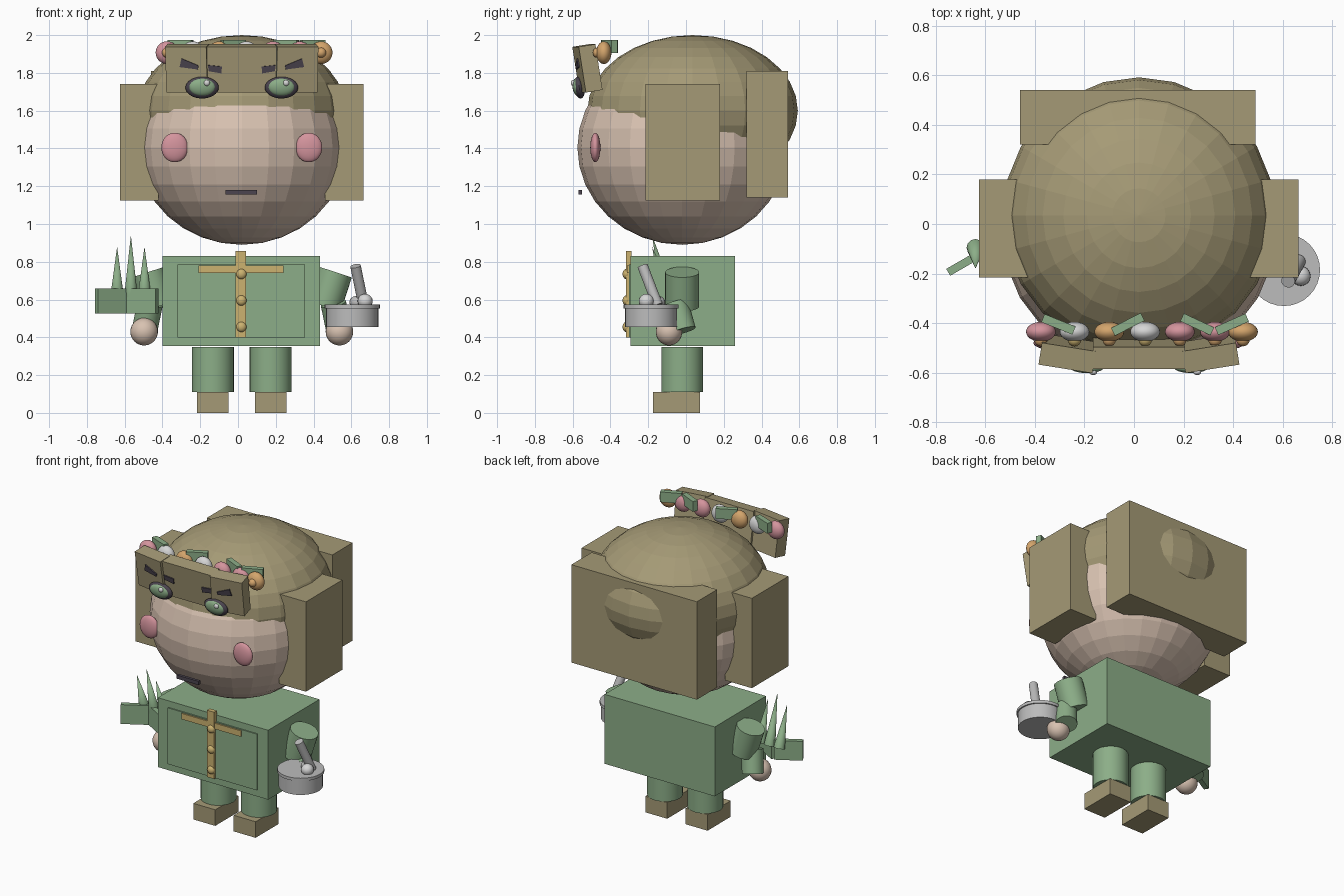
import bpy, bmesh, math
from mathutils import Matrix, Vector

if "Cube" in bpy.data.objects:
    bpy.data.objects.remove(bpy.data.objects["Cube"])

CX = 0.02  # symmetry plane of the figure


def lin(c):
    c /= 255
    return c / 12.92 if c <= 0.04045 else ((c + 0.055) / 1.055) ** 2.4


def material(name, r, g, b):
    m = bpy.data.materials.new(name)
    m.diffuse_color = (lin(r), lin(g), lin(b), 1)
    m.use_nodes = True
    m.node_tree.nodes["Principled BSDF"].inputs["Base Color"].default_value = m.diffuse_color
    return m


KHAKI = material("khaki", 165, 154, 118)
SKIN = material("skin", 216, 194, 177)
GREEN = material("green", 140, 174, 136)
PINK = material("pink", 212, 148, 157)
ORANGE = material("orange", 212, 165, 108)
YELLOW = material("gold", 204, 178, 112)
WHITE = material("white", 214, 214, 214)
GREY = material("grey", 188, 188, 188)
DARK = material("dark", 76, 69, 80)


def rot(x=0, y=0, z=0):
    r = math.radians
    return Matrix.Rotation(r(z), 4, 'Z') @ Matrix.Rotation(r(y), 4, 'Y') @ Matrix.Rotation(r(x), 4, 'X')


def finish(bm, name, mat, matrix, smooth=False):
    bm.transform(matrix)
    bmesh.ops.recalc_face_normals(bm, faces=bm.faces)
    me = bpy.data.meshes.new(name)
    bm.to_mesh(me)
    bm.free()
    me.materials.append(mat)
    ob = bpy.data.objects.new(name, me)
    bpy.context.collection.objects.link(ob)
    if smooth:
        bpy.ops.object.select_all(action='DESELECT')
        ob.select_set(True)
        bpy.context.view_layer.objects.active = ob
        bpy.ops.object.shade_smooth_by_angle(angle=math.radians(40))
    return ob


def box(name, mat, lo, hi):
    lo, hi = Vector(lo), Vector(hi)
    turned_box(name, mat, hi - lo, Matrix.Translation((lo + hi) / 2))


def turned_box(name, mat, size, matrix):
    bm = bmesh.new()
    bmesh.ops.create_cube(bm, size=1)
    finish(bm, name, mat, matrix @ Matrix.Diagonal((*size, 1)))


def ball(name, mat, pos, radii, segs=24, rings=16, turn=None, smooth=True):
    bm = bmesh.new()
    bmesh.ops.create_uvsphere(bm, u_segments=segs, v_segments=rings, radius=1)
    m = Matrix.Translation(pos) @ (turn or Matrix()) @ Matrix.Diagonal((*radii, 1))
    finish(bm, name, mat, m, smooth)


def rod(name, mat, a, b, r1, r2=None, segs=32):
    a, b = Vector(a), Vector(b)
    bm = bmesh.new()
    bmesh.ops.create_cone(bm, cap_ends=True, segments=segs, radius1=r1,
                          radius2=r1 if r2 is None else r2, depth=(b - a).length)
    m = Matrix.Translation((a + b) / 2) @ (b - a).to_track_quat('Z', 'Y').to_matrix().to_4x4()
    finish(bm, name, mat, m, True)


def plate(name, mat, pts, matrix, depth=0.008):
    bm = bmesh.new()
    f = bm.faces.new([bm.verts.new((x, 0, z)) for x, z in pts])
    ext = bmesh.ops.extrude_face_region(bm, geom=[f])
    verts = [v for v in ext['geom'] if isinstance(v, bmesh.types.BMVert)]
    bmesh.ops.translate(bm, verts=verts, vec=(0, -depth, 0))
    finish(bm, name, mat, matrix)


# Head and hair
ball("head", SKIN, (CX, -0.02, 1.405), (0.555, 0.555, 0.515), smooth=False)
ball("hair_cap", KHAKI, (CX, 0.035, 1.6), (0.55, 0.557, 0.4), smooth=False)
box("hair_back", KHAKI, (-0.46, 0.32, 1.14), (0.49, 0.54, 1.81))
box("mouth", DARK, (-0.065, -0.57, 1.155), (0.10, -0.55, 1.18))

# Middle fringe panel
TILT = 9
mid = Matrix.Translation((CX, -0.522, 1.824)) @ rot(x=TILT)
turned_box("fringe_middle", KHAKI, (0.37, 0.09, 0.245), mid)

for s, side in ((-1, "left"), (1, "right")):
    # Side hair, cheek
    xs = sorted((CX + s * 0.645, CX + s * 0.44))
    box(f"hair_side_{side}", KHAKI, (xs[0], -0.215, 1.125), (xs[1], 0.18, 1.74))
    ball(f"cheek_{side}", PINK, (CX + s * 0.355, -0.48, 1.405), (0.071, 0.027, 0.078))
    # Outer fringe panel with brow plates
    panel = Matrix.Translation((CX + s * 0.287, -0.522, 1.824)) @ rot(x=TILT, z=s * 9)
    turned_box(f"fringe_{side}", KHAKI, (0.22, 0.09, 0.245), panel)
    outer = [(s * x, z) for x, z in ((0.055, -0.005), (0.043, 0.04), (-0.047, 0.002), (-0.042, -0.018))]
    plate(f"outer_brow_{side}", DARK, outer,
          panel @ Matrix.Translation((-s * 0.02, -0.044, 0.02)))
    inner = [(s * x, z) for x, z in ((0.037, 0.02), (-0.037, 0.012), (-0.034, -0.024), (0.034, -0.012))]
    plate(f"inner_brow_{side}", DARK, inner,
          mid @ Matrix.Translation((s * 0.142, -0.044, 0.005)))
    # Eye
    ex = CX + s * 0.21
    ball(f"eye_rim_{side}", DARK, (ex, -0.565, 1.722), (0.088, 0.028, 0.058), turn=rot(x=TILT))
    ball(f"iris_{side}", GREEN, (ex, -0.577, 1.724), (0.07, 0.024, 0.047), turn=rot(x=TILT))
    ball(f"eye_glint_{side}", WHITE, (ex + 0.025, -0.598, 1.747), (0.016, 0.012, 0.016), 16, 10)
    # Leg and shoe
    lx = CX + s * 0.153
    rod(f"leg_{side}", GREEN, (lx, -0.02, 0.11), (lx, -0.02, 0.35), 0.111)
    box(f"shoe_{side}", KHAKI, (lx - 0.083, -0.175, 0), (lx + 0.083, 0.075, 0.11))
    # Arm and hand
    rod(f"upper_arm_{side}", GREEN, (CX + s * 0.438, -0.02, 0.565),
        (CX + s * 0.497, -0.02, 0.745), 0.09)
    rod(f"forearm_{side}", GREEN, (CX + s * 0.515, -0.015, 0.435),
        (CX + s * 0.485, -0.055, 0.58), 0.068)
    ball(f"hand_{side}", SKIN, (CX + s * 0.517, -0.09, 0.43), (0.073, 0.07, 0.073))

# Flower crown
flowers = ((-0.376, PINK), (-0.24, WHITE), (-0.1, ORANGE), (0.045, WHITE),
           (0.185, PINK), (0.327, PINK), (0.44, ORANGE))
for i, (x, mat) in enumerate(flowers):
    ball(f"flower_{i}", mat, (x, -0.435, 1.907), (0.06, 0.04, 0.06))
    ball(f"flower_centre_{i}", ORANGE if mat != WHITE else YELLOW,
         (x, -0.467, 1.907), (0.027, 0.027, 0.027), 16, 10)
for i, (x, a) in enumerate(((-0.305, -22), (-0.025, 27), (0.255, -25), (0.395, 24))):
    turned_box(f"leaf_{i}", GREEN, (0.135, 0.035, 0.07),
               Matrix.Translation((x, -0.405, 1.94)) @ rot(z=a))

# Coat with front panel, gold trim and buttons
box("coat", GREEN, (-0.40, -0.295, 0.355), (0.435, 0.26, 0.83))
box("coat_panel", GREEN, (-0.32, -0.303, 0.40), (0.355, -0.294, 0.785))
box("trim_upright", YELLOW, (-0.012, -0.318, 0.40), (0.042, -0.288, 0.857))
box("trim_crossbar", YELLOW, (-0.21, -0.312, 0.74), (0.24, -0.288, 0.78))
for i, z in enumerate((0.455, 0.595, 0.735)):
    ball(f"button_{i}", YELLOW, (0.018, -0.316, z), (0.027, 0.02, 0.027), 16, 10)

# Mortar, pestle and contents
rod("mortar", GREY, (0.605, -0.185, 0.455), (0.605, -0.185, 0.56), 0.138)
rod("mortar_rim", GREY, (0.605, -0.185, 0.553), (0.605, -0.185, 0.573), 0.146)
rod("pestle", GREY, (0.665, -0.15, 0.57), (0.622, -0.23, 0.778), 0.028)
ball("mortar_ball_front", WHITE, (0.673, -0.21, 0.592), (0.04, 0.04, 0.038), 16, 10)
ball("mortar_ball_back", GREY, (0.63, -0.15, 0.585), (0.04, 0.04, 0.035), 16, 10)

# Folded leaf boards and spiky sprout
turned_box("leaf_board_outer", GREEN, (0.18, 0.032, 0.132),
           Matrix.Translation((-0.672, -0.15, 0.592)) @ rot(z=30))
turned_box("leaf_board_inner", GREEN, (0.19, 0.032, 0.132),
           Matrix.Translation((-0.51, -0.15, 0.592)) @ rot(z=-30))
for i, (x, z) in enumerate(((-0.64, 0.88), (-0.567, 0.94), (-0.495, 0.88))):
    rod(f"sprout_{i}", GREEN, (x, -0.095, 0.615), (x, -0.18, z), 0.036, 0, 12)
